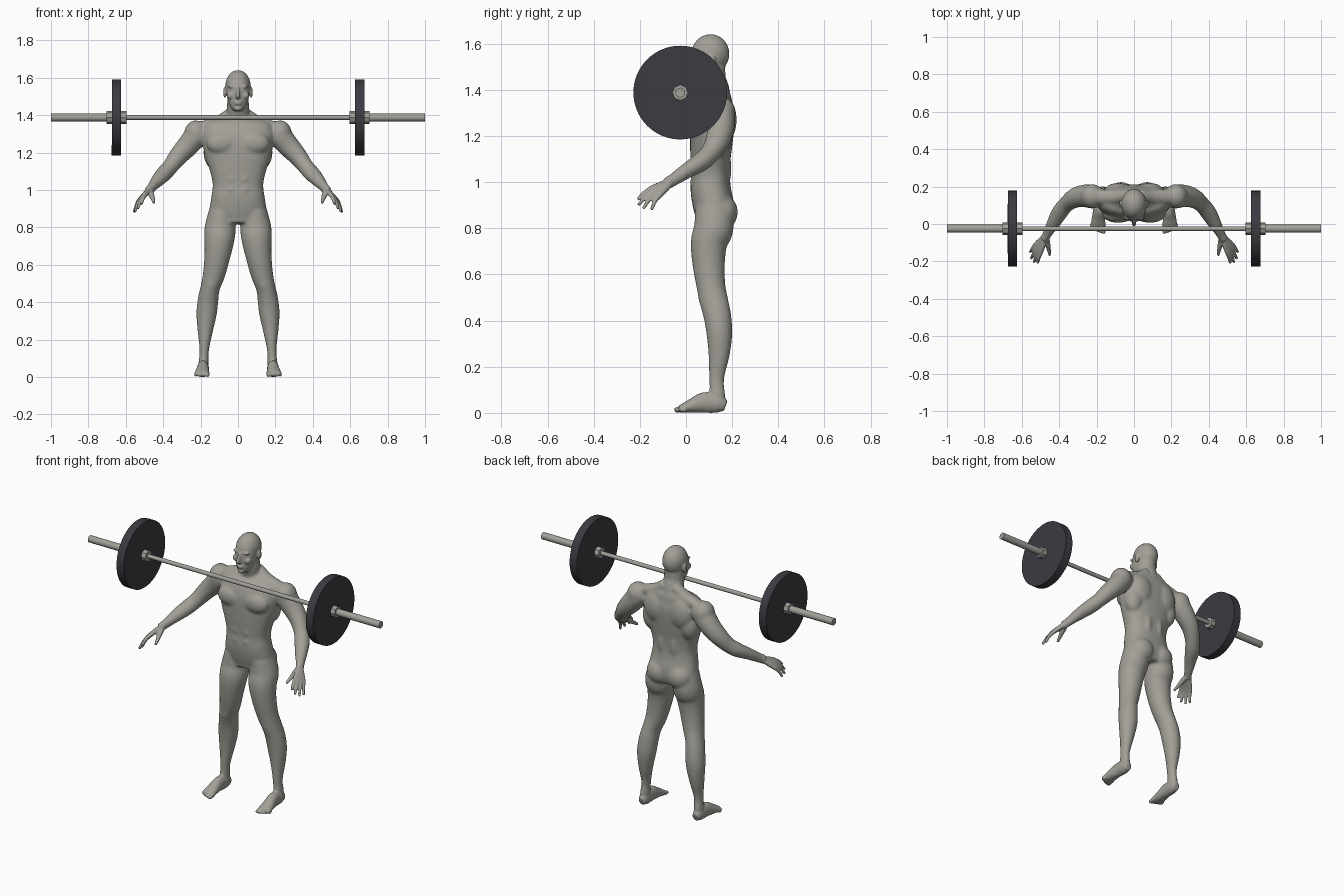
import bpy, bmesh, math
from mathutils import Vector, Matrix

cube = bpy.data.objects.get("Cube")
if cube:
    bpy.data.objects.remove(cube)


def material(name, rgb):
    m = bpy.data.materials.new(name)
    m.use_nodes = True
    m.diffuse_color = (*rgb, 1)
    bsdf = next(n for n in m.node_tree.nodes if n.type == "BSDF_PRINCIPLED")
    bsdf.inputs["Base Color"].default_value = (*rgb, 1)
    bsdf.inputs["Roughness"].default_value = 0.6
    return m


SKIN = material("grey skin", (0.36, 0.35, 0.31))
CLOTH = material("dark cloth", (0.045, 0.043, 0.053))
STEEL = material("grey steel", (0.36, 0.35, 0.32))
RUBBER = material("dark rubber", (0.045, 0.043, 0.053))

body = bmesh.new()


def spline(rows, steps=4):
    """Catmull-Rom interpolation of ring rows."""
    pts = [Vector(r) for r in rows]
    pts = [2 * pts[0] - pts[1]] + pts + [2 * pts[-1] - pts[-2]]
    out = []
    for p0, p1, p2, p3 in zip(pts, pts[1:], pts[2:], pts[3:]):
        for i in range(steps):
            t = i / steps
            out.append(0.5 * (2 * p1 + (p2 - p0) * t + (2 * p0 - 5 * p1 + 4 * p2 - p3) * t * t
                              + (3 * p1 - p0 - 3 * p2 + p3) * t ** 3))
    return out + [pts[-2]]


def loft(rows, sides=(1, -1), boxy=1.0, segs=24):
    """Skin oval rings (x, y, z, half width, half depth) along a path."""
    rings = spline(rows)
    centres = [Vector(r[:3]) for r in rings]
    for s in sides:
        loops = []
        for i, (c, r) in enumerate(zip(centres, rings)):
            t = (centres[min(i + 1, len(rings) - 1)] - centres[max(i - 1, 0)]).normalized()
            u = Vector((1, 0, 0))
            u = (u - t * u.dot(t)).normalized()
            v = t.cross(u)
            loop = []
            for k in range(segs):
                a = 2 * math.pi * k / segs
                ca, sa = math.cos(a), math.sin(a)
                p = (c + u * r[3] * math.copysign(abs(ca) ** boxy, ca)
                     + v * r[4] * math.copysign(abs(sa) ** boxy, sa))
                loop.append(body.verts.new((p.x * s, p.y, p.z)))
            loops.append(loop)
        for a, b in zip(loops, loops[1:]):
            for k in range(segs):
                n = (k + 1) % segs
                body.faces.new((a[k], a[n], b[n], b[k]))
        body.faces.new(loops[0][::-1])
        body.faces.new(loops[-1])


def blob(centre, radii, sides=(1, -1)):
    """Ellipsoid muscle or feature."""
    for s in sides:
        m = Matrix.Translation((centre[0] * s, centre[1], centre[2])) @ Matrix.Diagonal((*radii, 1))
        bmesh.ops.create_uvsphere(body, u_segments=24, v_segments=16, radius=1, matrix=m)


MID = (1,)

# Torso and neck
loft([(0, .12, .82, .10, .075), (0, .122, .88, .15, .088), (0, .108, .96, .143, .088),
      (0, .106, 1.03, .135, .084), (0, .106, 1.1, .15, .087), (0, .11, 1.18, .176, .093),
      (0, .115, 1.26, .19, .096), (0, .125, 1.32, .19, .086), (0, .135, 1.36, .165, .066),
      (0, .135, 1.39, .09, .05)], MID, 0.85, 32)
loft([(0, .14, 1.33, .08, .06), (0, .13, 1.4, .064, .058), (0, .115, 1.45, .059, .057),
      (0, .115, 1.52, .055, .055)], MID)
loft([(.03, .15, 1.41, .035, .035), (.1, .145, 1.365, .035, .04), (.2, .145, 1.335, .03, .04)])
blob((.085, .052, 1.25), (.085, .046, .062))     # chest
blob((.085, .165, 1.27), (.08, .055, .10))       # shoulder blades
blob((.125, .145, 1.2), (.06, .055, .09))        # back sides
blob((.04, .155, 1.06), (.035, .042, .12))       # lower back
blob((.07, .155, .87), (.078, .07, .078))        # seat
blob((.225, .148, 1.305), (.062, .066, .068))    # shoulder caps
for z in (1.0, 1.06, 1.12):
    blob((.034, .04, z), (.032, .022, .032))     # stomach

# Legs
loft([(.085, .12, .89, .07, .08), (.095, .12, .8, .083, .086), (.099, .1, .74, .081, .08),
      (.11, .098, .65, .07, .071), (.128, .108, .55, .06, .063), (.148, .122, .48, .052, .062),
      (.159, .136, .42, .055, .06), (.168, .145, .34, .055, .056), (.175, .143, .25, .042, .046),
      (.18, .133, .15, .026, .033), (.184, .135, .08, .026, .034), (.185, .138, .03, .028, .036)])
blob((.14, .085, .5), (.034, .032, .045))        # kneecaps

# Feet and toes
loft([(.185, .172, .03, .02, .024), (.185, .14, .04, .03, .04), (.187, .08, .045, .031, .045),
      (.19, .03, .032, .036, .032), (.192, -.01, .021, .04, .021), (.193, -.03, .015, .037, .014)])
for i, tip in enumerate((-.053, -.05, -.043, -.034, -.022)):
    x, r = .164 + .0155 * i, .0125 if i == 0 else .009
    loft([(x, -.005, .018, r, r), (x, tip + .016, .013, r, r), (x, tip + .003, .01, r * .8, r * .8)])

# Arms
loft([(.17, .14, 1.31, .045, .05), (.22, .147, 1.29, .062, .064), (.27, .15, 1.235, .059, .06),
      (.32, .137, 1.18, .051, .053), (.362, .105, 1.125, .043, .044), (.395, .065, 1.088, .044, .042),
      (.43, .005, 1.05, .036, .034), (.463, -.052, 1.012, .024, .027), (.48, -.08, .995, .022, .026)])

# Fingers, each running from the wrist through its knuckle
for knuckle, tip in (((.492, -.135, .978), (.515, -.21, .925)), ((.506, -.132, .968), (.535, -.206, .9)),
                     ((.517, -.122, .958), (.55, -.185, .885)), ((.524, -.108, .95), (.556, -.15, .88))):
    k, e = Vector(knuckle), Vector(tip)
    bend = k.lerp(e, .5) + Vector((.003, -.004, .005))
    loft([(.47, -.06, 1.005, .015, .016), (*k, .0125, .014), (*bend, .01, .01), (*e, .0075, .0075)], segs=12)
loft([(.467, -.065, 1, .014, .014), (.462, -.105, .975, .015, .015), (.455, -.14, .95, .011, .011),
      (.449, -.168, .932, .008, .008)], segs=12)

# Head and face
blob((0, .106, 1.556), (.068, .082, .085), MID)
loft([(0, .052, 1.424, .022, .026), (0, .056, 1.445, .04, .04), (0, .07, 1.485, .056, .056),
      (0, .077, 1.53, .062, .06), (0, .085, 1.57, .06, .06)], MID)
loft([(0, .02, 1.55, .008, .01), (0, .008, 1.522, .009, .012), (0, -.001, 1.502, .012, .011),
      (0, .012, 1.494, .011, .01)], MID, segs=12)
blob((.028, .031, 1.552), (.026, .012, .008))    # brows
blob((.027, .034, 1.532), (.013, .011, .008))    # eyes
blob((.04, .04, 1.505), (.02, .02, .02))         # cheeks
blob((0, .018, 1.47), (.022, .011, .005), MID)   # upper lip
blob((0, .019, 1.46), (.02, .011, .005), MID)    # lower lip
blob((0, .028, 1.435), (.02, .014, .013), MID)   # chin
blob((.07, .11, 1.523), (.009, .018, .03))       # ears

# Fuse the body into one skin
bmesh.ops.recalc_face_normals(body, faces=body.faces)
mesh = bpy.data.meshes.new("body")
body.to_mesh(mesh)
body.free()
man = bpy.data.objects.new("body", mesh)
bpy.context.collection.objects.link(man)
remesh = man.modifiers.new("fuse", "REMESH")
remesh.mode = "VOXEL"
remesh.voxel_size = 0.005
fused = bpy.data.meshes.new_from_object(man.evaluated_get(bpy.context.evaluated_depsgraph_get()))
man.modifiers.clear()
man.data = fused

# Blend the muscles, flatten the soles and colour the shorts
bm = bmesh.new()
bm.from_mesh(fused)
trunk = [v for v in bm.verts if .1 < v.co.z < 1.41 and abs(v.co.x) < .44]
for verts, rounds in ((trunk, 14), (bm.verts[:], 2)):
    for _ in range(rounds):
        bmesh.ops.smooth_vert(bm, verts=verts, factor=0.5, use_axis_x=True, use_axis_y=True, use_axis_z=True)
for v in bm.verts:
    v.co.z = max(v.co.z, 0)
HEM, WAIST = .742, .962
for z in (HEM, WAIST):
    bmesh.ops.bisect_plane(bm, geom=bm.verts[:] + bm.edges[:] + bm.faces[:], plane_co=(0, 0, z), plane_no=(0, 0, 1))
for f in bm.faces:
    c = f.calc_center_median()
    f.material_index = int(HEM < c.z < WAIST and abs(c.x) < .25)
    f.smooth = True
bm.to_mesh(fused)
bm.free()
fused.materials.clear()
fused.materials.append(SKIN)
fused.materials.append(CLOTH)


# Barbell
def rod(name, x0, x1, radius, mat, sides=32):
    bpy.ops.mesh.primitive_cylinder_add(vertices=sides, radius=radius, depth=abs(x1 - x0),
                                        location=((x0 + x1) / 2, -.025, 1.388), rotation=(0, math.pi / 2, 0))
    ob = bpy.context.object
    ob.name = name
    ob.data.materials.append(mat)
    bpy.ops.object.shade_smooth_by_angle(angle=math.radians(30))


rod("bar", -.62, .62, .0125, STEEL)
for side, s in (("left", 1), ("right", -1)):
    rod(side + "_sleeve", s * .6, s, .021, STEEL)
    rod(side + "_inner_collar", s * .596, s * .626, .034, STEEL, 8)
    rod(side + "_plate", s * .625, s * .675, .203, RUBBER, 64)
    rod(side + "_outer_collar", s * .674, s * .704, .034, STEEL, 8)
